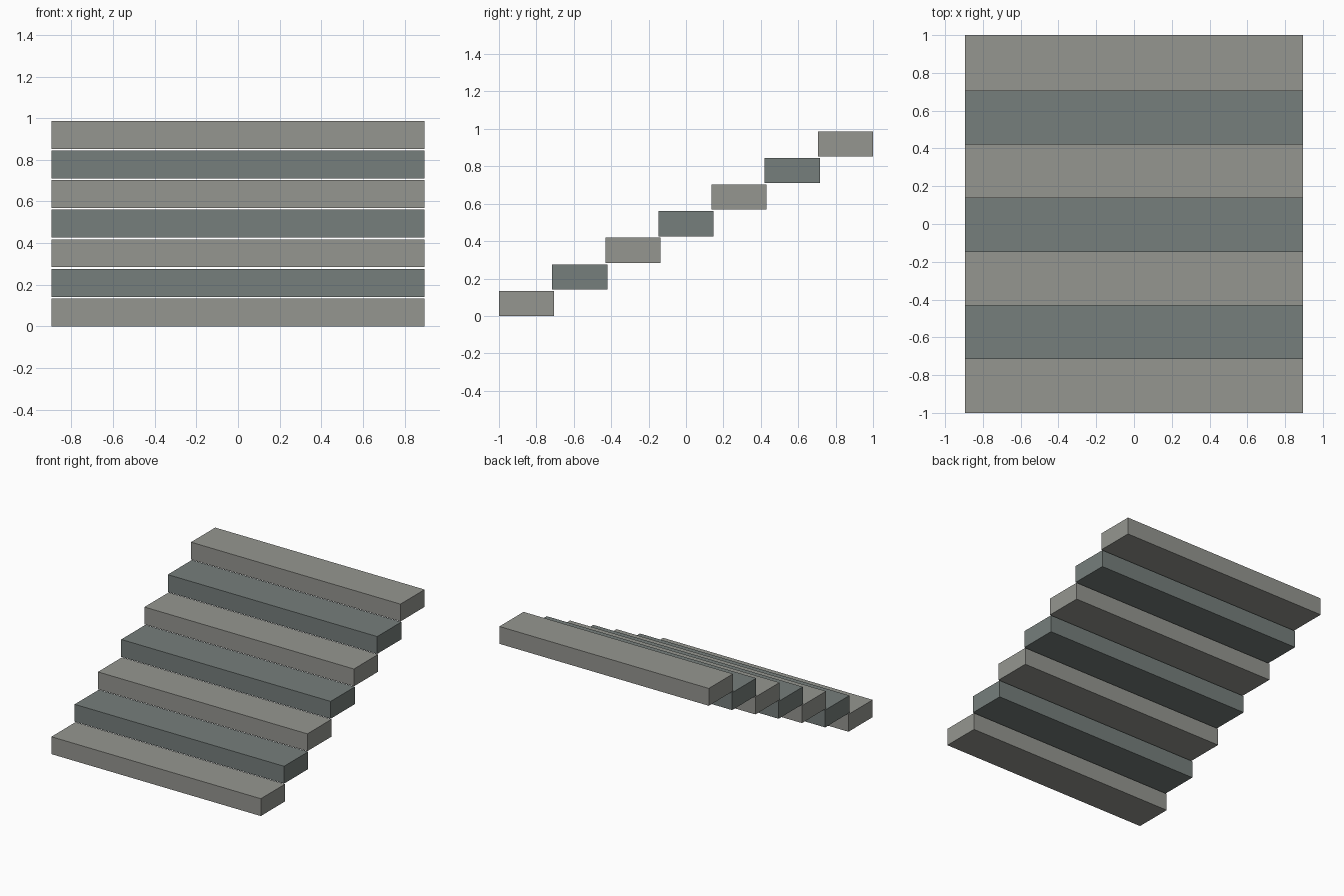
import bpy

if "Cube" in bpy.data.objects:
    bpy.data.objects.remove(bpy.data.objects["Cube"])

COUNT = 7
WIDTH, DEPTH, HEIGHT = 1.79, 0.295, 0.134
RUN = (2.0 - DEPTH) / (COUNT - 1)
RISE = 0.142


def material(name, color):
    mat = bpy.data.materials.new(name)
    mat.diffuse_color = color
    mat.use_nodes = True
    mat.node_tree.nodes["Principled BSDF"].inputs["Base Color"].default_value = mat.diffuse_color
    return mat


warm_stone = material("warm_stone", (0.30, 0.305, 0.28, 1))
cool_stone = material("cool_stone", (0.18, 0.21, 0.20, 1))

# Solid step slabs, climbing toward the back with alternating stone
for i in range(COUNT):
    y = -1 + DEPTH / 2 + i * RUN
    z = HEIGHT / 2 + i * RISE
    bpy.ops.mesh.primitive_cube_add(size=1, location=(0, y, z))
    step = bpy.context.object
    step.name = f"step_{i + 1}"
    step.scale = (WIDTH, DEPTH, HEIGHT)
    bpy.ops.object.transform_apply(location=False, rotation=False, scale=True)
    step.data.materials.append(cool_stone if i % 2 else warm_stone)
